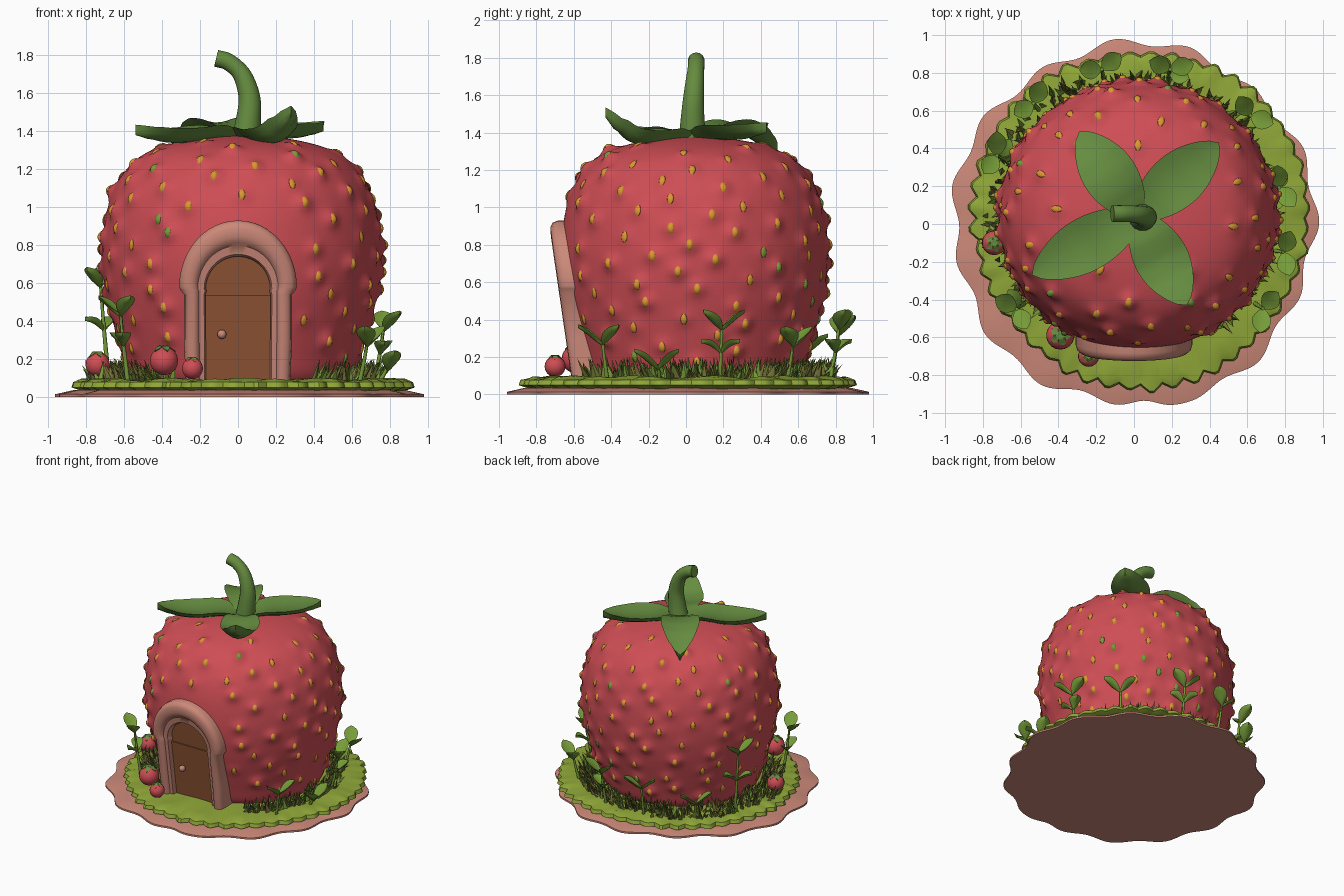
import bpy, bmesh, math, random
from mathutils import Vector, Matrix

if "Cube" in bpy.data.objects:
    bpy.data.objects.remove(bpy.data.objects["Cube"])
random.seed(4)
CX, CY = 0.02, 0.045


def mat(name, r, g, b):
    m = bpy.data.materials.new(name)
    m.diffuse_color = (r, g, b, 1)
    m.use_nodes = True
    m.node_tree.nodes["Principled BSDF"].inputs["Base Color"].default_value = m.diffuse_color
    return m


RED = mat("berry red", 0.62, 0.075, 0.09)
CLAY = mat("pink clay", 0.60, 0.25, 0.19)
LAWN = mat("lawn green", 0.28, 0.39, 0.04)
LEAF = mat("leaf green", 0.13, 0.26, 0.05)
SEED = mat("seed orange", 0.70, 0.31, 0.03)
WOOD = mat("door brown", 0.28, 0.092, 0.036)
OLIVE = mat("dry olive", 0.19, 0.18, 0.04)
SPROUT = mat("sprout green", 0.18, 0.33, 0.04)


def finish(bm, name, mats, angle=40):
    bmesh.ops.remove_doubles(bm, verts=bm.verts, dist=0.0003)
    bmesh.ops.recalc_face_normals(bm, faces=bm.faces)
    me = bpy.data.meshes.new(name)
    bm.to_mesh(me)
    bm.free()
    for m in mats:
        me.materials.append(m)
    ob = bpy.data.objects.new(name, me)
    bpy.context.collection.objects.link(ob)
    bpy.ops.object.select_all(action='DESELECT')
    ob.select_set(True)
    bpy.context.view_layer.objects.active = ob
    if angle:
        bpy.ops.object.shade_smooth_by_angle(angle=math.radians(angle))
    return ob


def loft(bm, rings):
    """Skin closed rings of points and cap both ends."""
    vs = [[bm.verts.new(p) for p in r] for r in rings]
    n = len(vs[0])
    for a, b in zip(vs, vs[1:]):
        for i in range(n):
            bm.faces.new((a[i], a[(i + 1) % n], b[(i + 1) % n], b[i]))
    bm.faces.new(vs[0])
    bm.faces.new(vs[-1])


def spline(pts, steps):
    """Catmull-Rom samples through the points."""
    p = [Vector(q) for q in pts]
    p = [2 * p[0] - p[1]] + p + [2 * p[-1] - p[-2]]
    out = []
    for i in range(1, len(p) - 2):
        a, b, c, d = p[i - 1:i + 3]
        for k in range(steps):
            t = k / steps
            out.append(0.5 * (2 * b + (c - a) * t + (2 * a - 5 * b + 4 * c - d) * t * t
                              + (3 * b - a - 3 * c + d) * t ** 3))
    return out + [p[-2]]


def tube(bm, pts, r0, r1, sides=8, steps=4):
    c = spline(pts, steps)
    rings = []
    for i, p in enumerate(c):
        d = (c[min(i + 1, len(c) - 1)] - c[max(i - 1, 0)]).normalized()
        u = d.cross(Vector((0, 1, 0.01))).normalized()
        v = d.cross(u)
        r = r0 + (r1 - r0) * min(1, 1.5 * i / (len(c) - 1))
        rings.append([p + r * (math.cos(a) * u + math.sin(a) * v)
                      for a in (2 * math.pi * k / sides for k in range(sides))])
    loft(bm, rings)


def leaf(bm, base, az, length, width, heights, thick, cup, n=10, root=0.3, blunt=0.8):
    """Closed leaf: cupped top skin and bulged bottom skin sharing their edge."""
    f, s = Vector((math.cos(az), math.sin(az), 0)), Vector((-math.sin(az), math.cos(az), 0))
    hs = spline([(h, 0, 0) for h in heights], 8)
    for side in (0, 1):
        g = []
        for i in range(n + 1):
            t = i / n
            w = width / 2 * max(0.02, root * (1 - t) ** 2 + math.sin(math.pi * t ** 1.05) ** blunt) if t < 1 else 0
            h = hs[round(t * (len(hs) - 1))].x
            row = []
            for j in range(7):
                u = j / 3 - 1
                z = h + cup * u * u * math.sin(math.pi * t) - side * thick * (1 - u * u)
                row.append(bm.verts.new(Vector(base) + f * length * t + s * w * u + Vector((0, 0, z))))
            g.append(row)
        for a, b in zip(g, g[1:]):
            for j in range(6):
                bm.faces.new((a[j], a[j + 1], b[j + 1], b[j]))


def disc_ring(rad, z, n=240):
    return [(rad(a) * math.cos(a), rad(a) * math.sin(a), z(a) if callable(z) else z)
            for a in (2 * math.pi * i / n for i in range(n))]


# wavy clay ground plate
def plate_r(a):
    return 0.953 + 0.022 * math.cos(15 * (a - 1.68)) + 0.014 * math.sin(5 * a + 0.4) + 0.035 * math.exp(-((a - 4.88) / 0.1) ** 2)


bm = bmesh.new()
loft(bm, [disc_ring(plate_r, 0), disc_ring(plate_r, 0.014), disc_ring(lambda a: plate_r(a) - 0.1, 0.036)])
finish(bm, "ground_plate", [CLAY])

# lawn disc with a toothed edge
teeth = [random.uniform(0.5, 1.3) for _ in range(49)]


def lawn_r(a):
    k = a / (2 * math.pi) * 48
    return 0.873 + 0.042 * teeth[int(k)] * (1 - abs(2 * (k % 1) - 1)) + 0.012 * math.sin(3 * a)


bm = bmesh.new()
loft(bm, [disc_ring(lambda a: lawn_r(a) - 0.06, 0.03), disc_ring(lawn_r, 0.05),
          disc_ring(lambda a: lawn_r(a) - 0.01, 0.078),
          disc_ring(lambda a: lawn_r(a) - 0.05, lambda a: 0.088 + 0.008 * math.sin(17 * a)),
          disc_ring(lambda a: 0.76, lambda a: 0.093 + 0.008 * math.sin(11 * a)), disc_ring(lambda a: 0.5, 0.095)])
bmesh.ops.translate(bm, verts=bm.verts, vec=(0.035, 0.03, 0))
finish(bm, "lawn", [LAWN])

# berry profile and seed layout
prof = spline([(.55, 0, .05), (.60, 0, .12), (.63, 0, .22), (.67, 0, .36), (.71, 0, .52), (.732, 0, .68),
               (.732, 0, .82), (.71, 0, .98), (.66, 0, 1.12), (.57, 0, 1.24), (.45, 0, 1.31),
               (.28, 0, 1.355), (.1, 0, 1.375), (.01, 0, 1.375)], 7)


def surf(i, a):
    p, d = prof[i], prof[min(i + 1, len(prof) - 1)] - prof[max(i - 1, 0)]
    pos = Vector((CX + p.x * math.cos(a), CY + 0.97 * p.x * math.sin(a), p.z))
    return pos, Vector((d.z * math.cos(a), d.z * math.sin(a), -d.x)).normalized()


def front_y(z):
    return -0.60 - 0.145 * z


seeds = []
for k in range(165):
    z = 0.17 + 1.17 * (k + 0.5) / 165
    i = min(range(len(prof)), key=lambda q: abs(prof[q].z - z))
    p, n = surf(i, k * 2.39996 + random.uniform(-.09, .09))
    if not (p.y < 0 and abs(p.x) < 0.34 and p.z < 0.96):
        seeds.append((p, n, random.uniform(0.01, 0.036)))


def bumped(p, n):
    h = 0
    for q, _, s in seeds:
        d = (q - p).length_squared
        if d < 0.012:
            h += s * math.exp(-d / 0.0016)
    return p + n * h


# berry body, pushed in behind the door
bm = bmesh.new()
rings = []
for i in range(len(prof)):
    ring = []
    for k in range(160):
        p = bumped(*surf(i, 2 * math.pi * k / 160))
        if p.y < 0 and abs(p.x) < 0.225 and (p.z < 0.57 or math.hypot(p.x, p.z - .57) < 0.225):
            p.y = max(p.y, front_y(p.z) + 0.15)
        ring.append(p)
    rings.append(ring)
loft(bm, rings)
finish(bm, "berry_body", [RED], 60)

# seeds: thin ovals bent over the bumps
bm = bmesh.new()
for k, (p, n, s) in enumerate(seeds):
    side = Vector((0, 0, 1)).cross(n).normalized()
    m = Matrix((side, n.cross(side), n)).transposed().to_4x4()
    top = m.translation = bumped(p, n) + n * 0.001
    geo = bmesh.ops.create_icosphere(bm, subdivisions=2, radius=1,
                                     matrix=m @ Matrix.Diagonal((0.018, 0.031, 0.0045, 1)))
    for v in geo['verts']:
        v.co -= n * s * (1 - math.exp(-(v.co - top).length_squared / 0.0016))
    for f in {f for v in geo['verts'] for f in v.link_faces}:
        f.material_index = int(k % 11 == 4)
finish(bm, "seeds", [SEED, SPROUT], 80)

# leafy crown and stem
bm = bmesh.new()
for tx, ty, hs in ((-.29, .49, (0, .05, .06, .02, -.07)), (.45, .43, (0, .03, .03, .04, .07)),
                   (.28, -.43, (0, .02, .0, .03, .15)), (-.54, -.27, (0, .03, .01, .015, .05))):
    d = Vector((tx - CX, ty - CY))
    leaf(bm, (CX, CY, 1.385), math.atan2(d.y, d.x), d.length, 0.27, hs, 0.055, 0.025, 18, 0.25, 0.66)
finish(bm, "crown_leaves", [LEAF], 60)
bm = bmesh.new()
tube(bm, [(.04, .035, 1.36), (.055, .035, 1.46), (.06, .04, 1.58), (.02, .05, 1.70), (-.05, .055, 1.765), (-.115, .055, 1.785)],
     0.075, 0.045, 14)
finish(bm, "stem", [LEAF], 50)

# door surround: stepped section swept along the arch
path = [((-.17, .07), (-.275, .07)), ((-.17, .3), (-.285, .3)), ((-.172, .54), (-.285, .54)), ((-.165, .56), (-.305, .565))]
for k in range(25):
    a = math.pi * (1 - k / 24)
    c, s = math.cos(a), math.sin(a)
    path.append(((.17 * c, .57 + .17 * s), (.31 * c, .58 + .35 * s)))
path += [((-i[0], i[1]), (-o[0], o[1])) for i, o in reversed(path[:4])]
section = ((0, .17), (0, .05), (.06, .03), (.3, .028), (.38, .008), (.55, 0), (.8, .004), (.94, .02), (1, .05), (1, .17))
bm = bmesh.new()
rings = []
for i, o in path:
    ring = []
    for t, d in section:
        x, z = i[0] + (o[0] - i[0]) * t, i[1] + (o[1] - i[1]) * t
        ring.append((x, front_y(z) + d, z))
    rings.append(ring)
loft(bm, rings)
finish(bm, "door_surround", [CLAY], 45)

# door leaf and arched panel above it, then the knob
arch = [(.18 * math.cos(math.pi * k / 16), .57 + .18 * math.sin(math.pi * k / 16)) for k in range(17)]
for name, outline, depth in (("door", [(-.18, .07), (.18, .07), (.18, .535), (-.18, .535)], .065),
                             ("door_top_panel", [(-.18, .535), (.18, .535)] + arch, .075)):
    bm = bmesh.new()
    loft(bm, [[(x, front_y(z) + depth + e, z) for x, z in outline] for e in (0, .05)])
    finish(bm, name, [WOOD])
bm = bmesh.new()
bmesh.ops.create_uvsphere(bm, u_segments=12, v_segments=8, radius=0.024,
                          matrix=Matrix.Translation((-.085, front_y(.33) + .05, .33)))
finish(bm, "door_knob", [CLAY])

# grass blades round the foot of the berry, leaning out, leaving the doorway clear
bm = bmesh.new()
for k in range(800):
    a = random.uniform(-math.pi / 2 + 0.62, 1.5 * math.pi - 0.62)
    r = random.uniform(0.61, 0.80 if 1.9 < a < 3.5 else 0.73)
    out = Vector((math.cos(a), math.sin(a), 0))
    p = Vector((CX, CY, 0.085)) + r * out
    tip = bm.verts.new(p + out * random.uniform(0, .06) + Vector((random.uniform(-.03, .03), random.uniform(-.03, .03),
                                                                  random.uniform(0.04, 0.12))))
    b = random.uniform(0, 6.28)
    base = [bm.verts.new(p + 0.019 * Vector((math.cos(b + q * 2.094), math.sin(b + q * 2.094), 0))) for q in range(3)]
    for q in range(3):
        bm.faces.new((base[q], base[(q + 1) % 3], tip)).material_index = int(k % 5 < 3)
finish(bm, "grass_blades", [SPROUT, OLIVE], 0)

# leafy sprouts: foot x, foot y, top height
bm = bmesh.new()
for x, y, top in ((.72, .18, .37), (.64, -.42, .29), (.18, .77, .37), (-.16, .77, .34), (-.68, .34, .60),
                  (-.58, -.42, .45), (.58, .54, .28), (-.50, .60, .24), (.74, -.14, .16)):
    az = math.atan2(y, x)
    out = Vector((math.cos(az), math.sin(az), 0))
    foot = Vector((x, y, 0.07))
    mid = foot + out * 0.03 + Vector((0, 0, (top - .07) * 0.55))
    tip = Vector((x, y, top)) + out * 0.05
    tube(bm, [foot, mid, tip], 0.013, 0.009, 6, 3)
    for off, ln in ((1.4, .12), (-1.1, .13)):
        leaf(bm, tip - Vector((0, 0, .01)), az + off, ln, 0.10, (0, .03, .065, .095), 0.02, 0.012, 8, 0.1)
    if top > 0.35:
        for off in (0.9, -1.6):
            leaf(bm, mid, az + off, .11, 0.085, (0, .03, .05, .06), 0.02, 0.012, 8, 0.1)
finish(bm, "sprouts", [SPROUT], 60)

# small berries with leaf caps
for k, (x, y, z, r) in enumerate(((-.74, -.10, .17, .065), (-.39, -.59, .19, .075), (-.24, -.70, .15, .056))):
    bm = bmesh.new()
    bmesh.ops.create_uvsphere(bm, u_segments=18, v_segments=12, radius=r, matrix=Matrix.Translation((x, y, z)))
    finish(bm, f"small_berry_{k + 1}", [RED])
    bm = bmesh.new()
    for q in range(5):
        leaf(bm, (x, y, z + r * 0.98), q * 1.257, r * 0.8, r * 0.5, (.004, .004, -.01, -.02), .008, .003, 6)
    finish(bm, f"small_berry_cap_{k + 1}", [LEAF])
